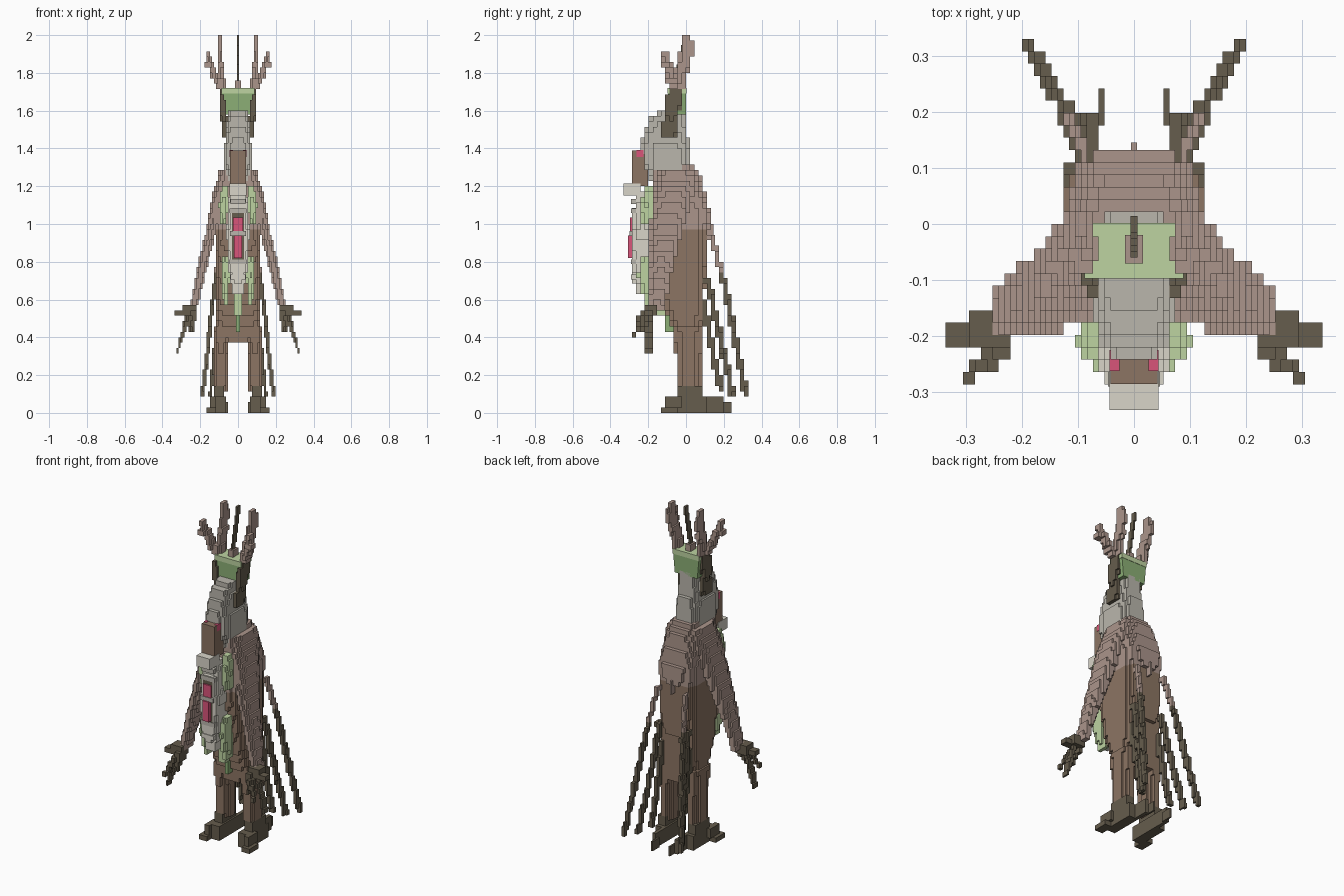
import bpy
import bmesh
from math import floor

cube = bpy.data.objects.get("Cube")
if cube:
    bpy.data.objects.remove(cube, do_unlink=True)

# Flat colours
PALETTE = {
    "pale_bark": "AB958B", "bark": "8C7563", "dark_bark": "665D4D",
    "stone_grey": "BAB6AC", "bone": "D9D5C9", "light_moss": "BDD3A1",
    "moss": "8CAF76", "berry": "D9557A",
}


def linear(text):
    vals = [int(text[i:i + 2], 16) / 255 for i in (0, 2, 4)]
    return [v / 12.92 if v < 0.04 else ((v + 0.055) / 1.055) ** 2.4 for v in vals] + [1]


MATS = {}
for label, code in PALETTE.items():
    m = bpy.data.materials.new(label)
    m.use_nodes = True
    m.diffuse_color = linear(code)
    m.node_tree.nodes["Principled BSDF"].inputs["Base Color"].default_value = linear(code)
    MATS[label] = m

SIZE = (0.0105, 0.022, 2 / 70)   # block size along x, y, z
cells = {}                        # block index -> (part, colour); first part wins


def put(part, colour, i, j, k):
    cells.setdefault((i, j, k), (part, colour(k * SIZE[2]) if callable(colour) else colour))


def loft(part, colour, points, power=2.5, mirror=True):
    """Fill blocks between (x, y, z, half width, half depth) sections."""
    points = sorted(points, key=lambda p: p[2])
    sx, sy, sz = SIZE
    first, last = (floor(p[2] / sz + 0.5) for p in (points[0], points[-1]))
    for k in range(first, max(last, first + 1)):
        z = min(max((k + 0.5) * sz, points[0][2]), points[-1][2])
        for a, b in zip(points, points[1:]):
            if a[2] <= z <= b[2]:
                t = (z - a[2]) / (b[2] - a[2])
                x, y, _, rx, ry = [p + (q - p) * t for p, q in zip(a, b)]
                break
        found = {(floor(x / sx), floor(y / sy))}
        for i in range(floor((x - rx) / sx), floor((x + rx) / sx) + 1):
            for j in range(floor((y - ry) / sy), floor((y + ry) / sy) + 1):
                dx, dy = abs((i + 0.5) * sx - x) / rx, abs((j + 0.5) * sy - y) / ry
                if dx ** power + dy ** power <= 1:
                    found.add((i, j))
        for i, j in found:
            if mirror:
                put("left_" + part, colour, i, j, k)
                put("right_" + part, colour, -1 - i, j, k)
            else:
                put(part, colour, i, j, k)


def slab(part, colour, x0, x1, y0, y1, z0, z1, mirror=True):
    x, y, rx, ry = (x0 + x1) / 2, (y0 + y1) / 2, (x1 - x0) / 2, (y1 - y0) / 2
    loft(part, colour, [(x, y, z0, rx, ry), (x, y, z1, rx, ry)], 40, mirror)


def block(name, mat, x0, x1, y0, y1, z0, z1, taper=1.0):
    """Smooth-sided box whose base can be narrower than its top."""
    bm = bmesh.new()
    bmesh.ops.create_cube(bm, size=1)
    for v in bm.verts:
        s = taper if v.co.z < 0 else 1
        v.co = ((x0 + x1) / 2 + v.co.x * s * (x1 - x0), (y0 + y1) / 2 + v.co.y * (y1 - y0),
                (z0 + z1) / 2 + v.co.z * (z1 - z0))
    me = bpy.data.meshes.new(name)
    bm.to_mesh(me)
    bm.free()
    me.materials.append(MATS[mat])
    bpy.context.collection.objects.link(bpy.data.objects.new(name, me))


# Feet splayed outward at the front, with a narrow heel behind
slab("foot", "dark_bark", 0.06, 0.13, -0.09, 0.11, 0, 0.09)
slab("foot", "dark_bark", 0.07, 0.125, -0.05, 0.09, 0.08, 0.13)
slab("foot", "dark_bark", 0.12, 0.17, -0.14, -0.04, 0, 0.04)
slab("foot", "dark_bark", 0.12, 0.15, -0.1, -0.02, 0.03, 0.09)
slab("foot", "dark_bark", 0.06, 0.085, 0.1, 0.2, 0, 0.085)
slab("foot", "dark_bark", 0.05, 0.064, 0.17, 0.235, 0, 0.045)

# Legs
loft("leg", "bark", [(0.09, 0.02, 0.12, 0.035, 0.06), (0.09, 0.015, 0.3, 0.033, 0.07),
                     (0.088, 0.01, 0.45, 0.036, 0.085)])

# Chest moss, shaggy along both flanks and down the belly
loft("upper_moss", "light_moss", [(0.075, -0.2, 1.0, 0.015, 0.03), (0.078, -0.2, 1.1, 0.022, 0.04),
                                  (0.07, -0.19, 1.19, 0.015, 0.03)])
loft("lower_moss", "light_moss", [(0.065, -0.18, 0.56, 0.012, 0.03), (0.065, -0.21, 0.72, 0.02, 0.045),
                                  (0.07, -0.2, 0.84, 0.014, 0.03)])
slab("belly_moss", "light_moss", -0.022, 0.022, -0.16, -0.08, 0.51, 0.62, False)
slab("belly_moss", "moss", -0.011, 0.011, -0.11, -0.06, 0.42, 0.51, False)

# Grey shoulders and neck
loft("neck", "stone_grey", [(0, -0.09, 1.23, 0.06, 0.1), (0, -0.1, 1.31, 0.075, 0.125),
                            (0, -0.11, 1.42, 0.07, 0.13), (0, -0.105, 1.5, 0.062, 0.11),
                            (0, -0.1, 1.57, 0.056, 0.095), (0, -0.06, 1.6, 0.05, 0.06)], 3.5, False)

# Breastbone
loft("breastbone", "bone", [(0, -0.22, 0.64, 0.03, 0.045), (0, -0.23, 0.75, 0.05, 0.055),
                            (0, -0.23, 0.95, 0.06, 0.055), (0, -0.22, 1.16, 0.047, 0.05)], 4, False)

# Trunk: pale above, darker below
loft("trunk", lambda z: "pale_bark" if z > 0.95 else "bark",
     [(0, 0.02, 0.36, 0.06, 0.07), (0, 0.01, 0.44, 0.11, 0.08), (0, -0.02, 0.6, 0.115, 0.115),
      (0, -0.04, 0.9, 0.114, 0.158), (0, -0.035, 1.08, 0.112, 0.16), (0, -0.045, 1.16, 0.108, 0.148),
      (0, -0.05, 1.24, 0.09, 0.13), (0, -0.07, 1.32, 0.075, 0.1)], 5, False)

# Arms
loft("arm", "pale_bark", [(0.075, -0.045, 1.28, 0.025, 0.095), (0.1, -0.07, 1.15, 0.035, 0.11),
                          (0.14, -0.105, 0.97, 0.03, 0.085), (0.188, -0.13, 0.78, 0.025, 0.062),
                          (0.238, -0.155, 0.55, 0.02, 0.038)])

# Hands: palm, outer thumb and hanging fingers
slab("hand", "dark_bark", 0.22, 0.29, -0.22, -0.16, 0.51, 0.57)
slab("hand", "dark_bark", 0.27, 0.333, -0.215, -0.165, 0.5, 0.54)
loft("outer_finger", "dark_bark", [(0.27, -0.19, 0.51, 0.011, 0.02), (0.33, -0.2, 0.3, 0.007, 0.012)])
loft("front_finger", "dark_bark", [(0.235, -0.22, 0.54, 0.016, 0.025), (0.297, -0.27, 0.41, 0.011, 0.015)])
loft("inner_finger", "dark_bark", [(0.225, -0.2, 0.52, 0.016, 0.025), (0.25, -0.24, 0.43, 0.011, 0.02)])

# Trailing roots fanned out behind
for label, path in {
    "long_root": [(0.09, 0.13, 0.95), (0.12, 0.2, 0.7), (0.19, 0.32, 0.08)],
    "middle_root": [(0.095, 0.11, 0.72), (0.11, 0.17, 0.45), (0.145, 0.25, 0.09)],
    "short_root": [(0.09, 0.09, 0.6), (0.095, 0.13, 0.38), (0.1, 0.19, 0.1)],
}.items():
    loft(label, lambda z: "pale_bark" if z > 0.72 else "dark_bark", [p + (0.011, 0.017) for p in path])

# Antlers: dark base, tall tine and side tines
loft("antler", lambda z: "dark_bark" if z < 1.7 else "pale_bark",
     [(0.068, -0.09, 1.47, 0.014, 0.045), (0.08, -0.065, 1.66, 0.018, 0.04),
      (0.085, -0.03, 1.8, 0.016, 0.04), (0.098, 0.01, 1.9, 0.012, 0.03), (0.1, 0.04, 1.98, 0.008, 0.02)])
loft("side_tine", "pale_bark", [(0.09, -0.06, 1.7, 0.016, 0.03), (0.13, -0.08, 1.8, 0.018, 0.03),
                                (0.16, -0.11, 1.9, 0.009, 0.02)])
slab("side_tine", "pale_bark", 0.14, 0.175, -0.14, -0.09, 1.82, 1.86)
loft("rear_tine", "pale_bark", [(0.088, -0.02, 1.8, 0.01, 0.03), (0.095, 0.0, 2.0, 0.008, 0.022)])

# Turn the block sets into one mesh per part, keeping outer faces only
CORNERS = {}
for axis in range(3):
    u, v = (axis + 1) % 3, (axis + 2) % 3
    for side in (0, 1):
        quad = []
        for a, b in ((0, 0), (1, 0), (1, 1), (0, 1)):
            c = [0, 0, 0]
            c[axis], c[u], c[v] = side, a, b
            quad.append(tuple(c))
        step = [0, 0, 0]
        step[axis] = 2 * side - 1
        CORNERS[tuple(step)] = quad if side else quad[::-1]

parts = {}
for cell, (part, colour) in cells.items():
    parts.setdefault(part, []).append((cell, colour))
for part, members in parts.items():
    verts, faces, slots, used = {}, [], [], []
    for cell, colour in members:
        if colour not in used:
            used.append(colour)
        for step, quad in CORNERS.items():
            if tuple(c + s for c, s in zip(cell, step)) in cells:
                continue
            keys = [tuple(c + q for c, q in zip(cell, corner)) for corner in quad]
            faces.append([verts.setdefault(key, len(verts)) for key in keys])
            slots.append(used.index(colour))
    me = bpy.data.meshes.new(part)
    me.from_pydata([[c * s for c, s in zip(key, SIZE)] for key in verts], [], faces)
    for colour in used:
        me.materials.append(MATS[colour])
    me.polygons.foreach_set("material_index", slots)
    bpy.context.collection.objects.link(bpy.data.objects.new(part, me))

# Skull mask: brow, muzzle and eyes
block("skull_brow", "bark", -0.042, 0.042, -0.285, -0.2, 1.2, 1.39)
block("skull_muzzle", "bone", -0.044, 0.044, -0.332, -0.24, 1.15, 1.215)
for name, s in (("left", 1), ("right", -1)):
    block(name + "_eye", "berry", min(s * 0.026, s * 0.044), max(s * 0.026, s * 0.044),
          -0.262, -0.225, 1.355, 1.393)

# Heart behind rib bars
block("heart_hollow", "dark_bark", -0.032, 0.032, -0.287, -0.26, 0.79, 1.07)
block("upper_heart", "berry", -0.026, 0.026, -0.296, -0.26, 0.94, 1.035)
block("lower_heart", "berry", -0.02, 0.02, -0.308, -0.26, 0.82, 0.94)
for n, (z, w) in enumerate(((0.72, 0.04), (0.8, 0.046), (0.95, 0.042), (1.07, 0.046), (1.12, 0.04))):
    block("rib_" + str(n), "stone_grey" if n else "bone", -w, w, -0.3 if n == 2 else -0.29, -0.25, z - 0.013, z + 0.013)

# Mossy crown with a thin spike, and a small knot on the back
block("crown", "moss", -0.085, 0.085, -0.095, 0.0, 1.58, 1.69, 0.88)
block("crown_rim", "light_moss", -0.088, 0.088, -0.097, 0.002, 1.69, 1.72)
block("crown_knot", "pale_bark", -0.016, 0.016, -0.07, -0.02, 1.71, 1.76)
for n in range(5):
    block("spike_" + str(n), "dark_bark", -0.006, 0.006, -0.06 + n * 0.011, -0.03 + n * 0.011,
          1.74 + n * 0.052, 1.792 + n * 0.052)
block("back_knot", "pale_bark", -0.005, 0.005, 0.1, 0.145, 0.92, 1.0)
